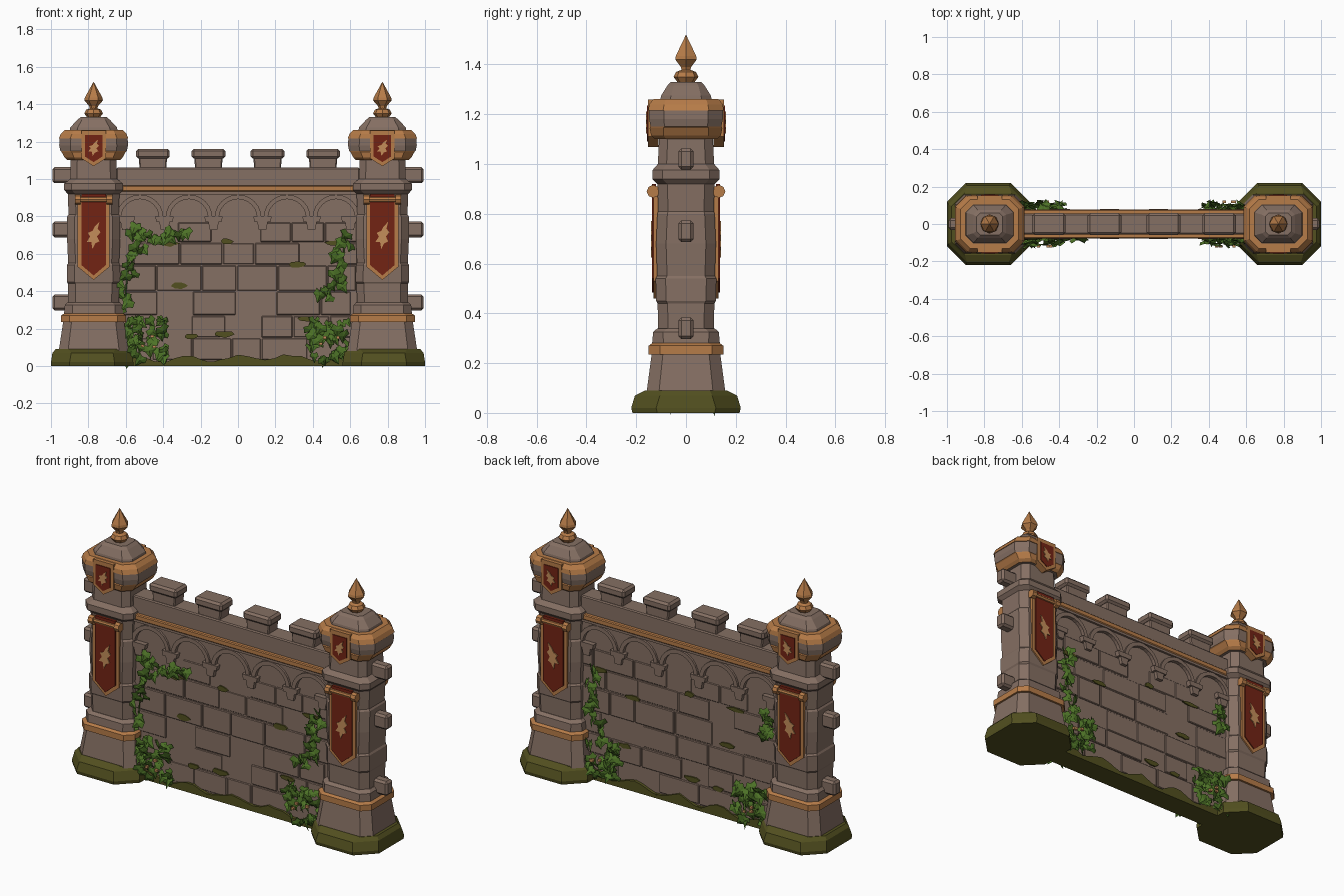
import bpy, bmesh, math, random
from mathutils import Vector, Euler

if "Cube" in bpy.data.objects:
    bpy.data.objects.remove(bpy.data.objects["Cube"], do_unlink=True)
rng = random.Random(7)


def material(name, rgb):
    m = bpy.data.materials.new(name)
    m.use_nodes = True
    col = (*rgb, 1)
    m.diffuse_color = col
    bsdf = m.node_tree.nodes["Principled BSDF"]
    bsdf.inputs["Base Color"].default_value = col
    bsdf.inputs["Roughness"].default_value = 0.8
    return m


STONE = material("stone", (0.235, 0.16, 0.125))
COPPER = material("copper trim", (0.47, 0.2, 0.065))
RED = material("banner red", (0.17, 0.017, 0.007))
MOSS = material("moss", (0.085, 0.08, 0.014))
LEAF = material("ivy green", (0.075, 0.17, 0.02))
GOLD = material("emblem gold", (0.55, 0.27, 0.1))


def finish(name, bm, mats, bevel=0):
    bmesh.ops.recalc_face_normals(bm, faces=bm.faces)
    me = bpy.data.meshes.new(name)
    bm.to_mesh(me)
    bm.free()
    for m in mats:
        me.materials.append(m)
    ob = bpy.data.objects.new(name, me)
    bpy.context.collection.objects.link(ob)
    if bevel:
        mod = ob.modifiers.new("soft edges", "BEVEL")
        mod.width, mod.segments = bevel, 1
    return ob


def add_box(bm, c, size, taper=1.0):
    """Box whose lower end is scaled by taper."""
    for v in bmesh.ops.create_cube(bm, size=1)["verts"]:
        k = taper if v.co.z < 0 else 1
        v.co = Vector((c[0] + v.co.x * size[0] * k, c[1] + v.co.y * size[1], c[2] + v.co.z * size[2]))


def add_prism(bm, pts, y0, y1):
    """Extrude an x-z outline from y0 to y1."""
    a = [bm.verts.new((x, y0, z)) for x, z in pts]
    b = [bm.verts.new((x, y1, z)) for x, z in pts]
    bm.faces.new(a)
    bm.faces.new(b[::-1])
    for i in range(len(a)):
        j = (i + 1) % len(a)
        bm.faces.new((a[i], a[j], b[j], b[i]))


def box(name, c, size, mat, bevel=0, taper=1.0):
    bm = bmesh.new()
    add_box(bm, c, size, taper)
    return finish(name, bm, [mat], bevel)


def prism(name, pts, y0, y1, mat, bevel=0):
    bm = bmesh.new()
    add_prism(bm, pts, y0, y1)
    return finish(name, bm, [mat], bevel)


def loft(name, cx, rings, mats=(STONE,), bands=()):
    """Stack chamfered rectangles (z, half x, half y, chamfer)."""
    bm = bmesh.new()
    loops = []
    for z, hx, hy, c in rings:
        q = [(hx, hy - c), (hx - c, hy), (c - hx, hy), (-hx, hy - c),
             (-hx, c - hy), (c - hx, -hy), (hx - c, -hy), (hx, c - hy)]
        loops.append([bm.verts.new((cx + x, y, z)) for x, y in q])
    for k, (a, b) in enumerate(zip(loops, loops[1:])):
        for i in range(8):
            f = bm.faces.new((a[i], a[(i + 1) % 8], b[(i + 1) % 8], b[i]))
            f.material_index = 1 if k in bands else 0
    bm.faces.new(loops[0])
    bm.faces.new(loops[-1])
    return finish(name, bm, mats)


def lathe(name, cx, profile, sides, mat):
    bm = bmesh.new()
    loops = [[bm.verts.new((cx + r * math.cos(a), r * math.sin(a), z))
              for a in [math.tau * i / sides for i in range(sides)]] for z, r in profile]
    for a, b in zip(loops, loops[1:]):
        for i in range(sides):
            bm.faces.new((a[i], a[(i + 1) % sides], b[(i + 1) % sides], b[i]))
    bmesh.ops.remove_doubles(bm, verts=bm.verts, dist=0.0005)
    return finish(name, bm, [mat])


def pennant(cx, hw, top, side, tip):
    return [(cx - hw, top), (cx + hw, top), (cx + hw, side), (cx, tip), (cx - hw, side)]


# outline of the rampant-beast emblem, in units of its half height
CREST = [(-.1, -1), (.15, -.6), (.5, -.45), (.3, -.1), (.6, .2), (.35, .45), (.5, .95),
         (.1, .6), (-.1, .3), (-.5, .15), (-.3, -.1), (-.6, -.5), (-.2, -.5)]

# towers
for side, word in ((-1, "right"), (1, "left")):
    X = side * 0.772
    loft(f"{word}_tower_mossy_base", side * 0.78,
         [(0, .22, .215, .1), (.02, .22, .22, .1), (.07, .212, .205, .1), (.09, .195, .165, .07)], [MOSS])
    loft(f"{word}_tower_plinth", X,
         [(.07, .188, .16, .05), (.235, .163, .138, .045), (.235, .174, .15, .045), (.27, .174, .15, .045),
          (.28, .158, .136, .045), (.325, .154, .132, .04), (.34, .14, .115, .04)], [STONE, COPPER], (1, 2, 3))
    loft(f"{word}_tower_shaft", X,
         [(.33, .136, .112, .04), (.44, .138, .114, .04), (.45, .143, .12, .04), (.54, .142, .122, .04),
          (.55, .136, .116, .04), (.68, .142, .12, .04), (.8, .141, .115, .04), (.81, .134, .112, .04),
          (.92, .138, .115, .04), (.94, .157, .135, .04), (.975, .157, .135, .04), (1.0, .125, .113, .035),
          (1.11, .122, .108, .035)])
    loft(f"{word}_tower_head", X,
         [(1.1, .14, .125, .045), (1.115, .155, .14, .05), (1.145, .172, .146, .055), (1.15, .178, .142, .055),
          (1.18, .184, .148, .06), (1.215, .182, .148, .06), (1.215, .186, .152, .06), (1.24, .176, .148, .06),
          (1.262, .155, .13, .05), (1.262, .128, .105, .04)], [STONE, COPPER], (0, 1, 2, 5, 6, 7, 8))
    loft(f"{word}_tower_roof", X,
         [(1.25, .13, .105, .04), (1.275, .125, .1, .04), (1.315, .088, .075, .025), (1.33, .07, .06, .02)])
    lathe(f"{word}_finial_knob", X, [(1.325, 0), (1.33, .035), (1.35, .05), (1.37, .04), (1.385, 0)], 8, COPPER)
    lathe(f"{word}_finial_spike", X, [(1.37, .018), (1.39, .024), (1.42, .05), (1.435, .047), (1.52, 0)], 6, COPPER)

    # projecting stones on the outer side
    for z in (.34, .73, 1.02):
        box(f"{word}_side_stone", (side * .935, 0, z), (.115, .062, .085), STONE, .012)

    # banners and shields, front and back
    for s, face in ((-1, "front"), (1, "back")):
        tag = f"{word}_{face}"
        prism(f"{tag}_banner_border", pennant(X, .085, .91, .53, .46), s * .1, s * .13, COPPER)
        prism(f"{tag}_banner_cloth", pennant(X, .066, .92, .54, .484), s * .12, s * .136, RED)
        prism(f"{tag}_banner_crest", [(X + x * .062, .70 + z * .075) for x, z in CREST], s * .13, s * .141, GOLD)
        bm = bmesh.new()
        for xx, r, d in ((0, .014, .17), (-.085, .026, .03), (.085, .026, .03)):
            cyl = bmesh.ops.create_cone(bm, segments=8, radius1=r, radius2=r, depth=d, cap_ends=True)["verts"]
            for v in cyl:
                v.co = Vector((X + xx + v.co.z, s * .132 + v.co.y, .89 + v.co.x))
        finish(f"{tag}_banner_rod", bm, [COPPER])
        prism(f"{tag}_shield_rim", pennant(X, .066, 1.26, 1.11, 1.068), s * .11, s * .153, COPPER)
        prism(f"{tag}_shield_field", pennant(X, .047, 1.235, 1.12, 1.09), s * .14, s * .157, RED)
        prism(f"{tag}_shield_crest", [(X + x * .05, 1.168 + z * .045) for x, z in CREST], s * .15, s * .161, GOLD)

# wall core, parapet and merlons
box("wall_core", (0, 0, .48), (1.3, .1, .94), STONE)
box("wall_foot", (0, 0, .012), (1.3, .13, .024), MOSS)
box("parapet", (0, 0, 1.005), (1.3, .11, .11), STONE, .006)
for x in (-.455, -.158, .158, .455):
    box("merlon", (x, 0, 1.085), (.155, .09, .09), STONE, .006, .9)
    box("merlon_cap", (x, 0, 1.135), (.18, .115, .052), STONE, .012)

STEP = .262
ARC = [math.pi * i / 12 for i in range(13)]
for s, face in ((-1, "front"), (1, "back")):
    box(f"{face}_copper_moulding", (0, s * .06, .948), (1.3, .036, .032), COPPER, .005)
    box(f"{face}_moulding_ledge", (0, s * .058, .925), (1.3, .03, .014), STONE)

    # blind arcade on corbels
    fill, ring, corbels = bmesh.new(), bmesh.new(), bmesh.new()
    for i in range(-2, 3):
        c = i * STEP
        curve = lambda r: [(c + r * math.cos(a), .79 + r * math.sin(a)) for a in ARC]
        add_prism(fill, curve(.105) + [(c - .131, .79), (c - .131, .925), (c + .131, .925), (c + .131, .79)],
                  s * .04, s * .06)
        add_prism(ring, curve(.126) + curve(.102)[::-1], s * .045, s * .072)
    for i in range(6):
        c = (i - 2.5) * STEP
        c = max(-.6, min(.6, c))
        add_box(corbels, (c, s * .062, .785), (.1, .034, .03), .85)
        add_box(corbels, (c, s * .058, .749), (.056, .034, .044), .7)
    finish(f"{face}_arcade_fill", fill, [STONE])
    finish(f"{face}_arcade_arches", ring, [STONE])
    finish(f"{face}_corbels", corbels, [STONE])

    # uneven raised stones
    bm = bmesh.new()
    rows = (.03, .15, .27, .4, .54, .66, .77)
    for z0, z1 in zip(rows, rows[1:]):
        x = -.66 + rng.uniform(0, .1)
        while x < .58:
            w = rng.uniform(.15, .27)
            if rng.random() < .72:
                x1 = min(x + w, .64)
                depth = rng.uniform(.008, .024)
                add_box(bm, ((x + x1) / 2, s * .048, (z0 + z1) / 2), (x1 - x - .006, depth, z1 - z0 - .006))
            x += w
    finish(f"{face}_wall_stones", bm, [STONE], .004)

    # moss along the foot and in patches
    n = 26
    top = [(.63 - 1.26 * i / n, .035 + .018 * math.sin(i * 1.1) + rng.uniform(0, .018)) for i in range(n + 1)]
    prism(f"{face}_foot_moss", [(-.63, 0), (.63, 0)] + top, s * .04, s * .067, MOSS)
    bm = bmesh.new()
    for x, z, w in ((-.37, .655, .06), (-.06, .665, .035), (.31, .545, .05), (-.31, .43, .05),
                    (-.08, .17, .06), (.52, .655, .06), (.36, .25, .05), (-.25, .16, .04)):
        blob = [(x + w * math.cos(a) * rng.uniform(.7, 1.1), z + .017 * math.sin(a) * rng.uniform(.6, 1.2))
                for a in [math.tau * k / 9 for k in range(9)]]
        add_prism(bm, blob, s * .055, s * .063)
    finish(f"{face}_moss_patches", bm, [MOSS])

# ivy
OUTLINE = [(0, -.35), (.35, -.5), (.55, -.05), (.3, .1), (0, .65), (-.3, .1), (-.55, -.05), (-.35, -.5)]


def add_leaf(bm, pos, size, s):
    rot = Euler((rng.uniform(-.7, .7), rng.uniform(-1, 1) + math.pi, rng.uniform(-.7, .7))).to_matrix()
    put = lambda x, y, z: bm.verts.new(Vector(pos) + rot @ Vector((x, y, z)) * size)
    hub = put(0, s * .12, 0)
    rim = [put(x, 0, z) for x, z in OUTLINE]
    for i in range(8):
        bm.faces.new((hub, rim[i], rim[(i + 1) % 8]))


VINES = {
    -1: [[(-.61, .3), (-.59, .5), (-.54, .62), (-.53, .76)], [(-.5, .69), (-.38, .68), (-.27, .73)],
         [(.45, .36), (.54, .45), (.56, .58), (.58, .72)]],
    1: [[(.5, .25), (.56, .4), (.54, .52), (.58, .68)], [(-.6, .55), (-.56, .62), (-.57, .72)]]}
for s, face in ((-1, "front"), (1, "back")):
    bm, buds = bmesh.new(), bmesh.new()
    for cx in (-.49, .49):
        for _ in range(42):
            z = .025 + .22 * rng.random()
            spread = .115 - .2 * abs(z - .1) * .5
            add_leaf(bm, (cx + rng.uniform(-1, 1) * spread, s * rng.uniform(.068, .112), z), rng.uniform(.05, .075), s)
        for _ in range(3):
            add_box(buds, (cx + rng.uniform(-.05, .05), s * .118, rng.uniform(.1, .17)), (.018, .014, .014))
    for path in VINES[s]:
        curve = bpy.data.curves.new(f"{face}_vine_stem", "CURVE")
        curve.dimensions, curve.bevel_depth, curve.bevel_resolution = "3D", .004, 0
        sp = curve.splines.new("POLY")
        sp.points.add(len(path) - 1)
        for p, (x, z) in zip(sp.points, path):
            p.co = (x, s * .066, z, 1)
        curve.materials.append(LEAF)
        bpy.context.collection.objects.link(bpy.data.objects.new(f"{face}_vine_stem", curve))
        for (xa, za), (xb, zb) in zip(path, path[1:]):
            for k in range(6):
                t = k / 6
                add_leaf(bm, (xa + (xb - xa) * t + rng.uniform(-.04, .04), s * rng.uniform(.068, .088),
                              za + (zb - za) * t + rng.uniform(-.02, .02)), rng.uniform(.05, .075), s)
    finish(f"{face}_ivy_leaves", bm, [LEAF])
    finish(f"{face}_ivy_buds", buds, [GOLD])
